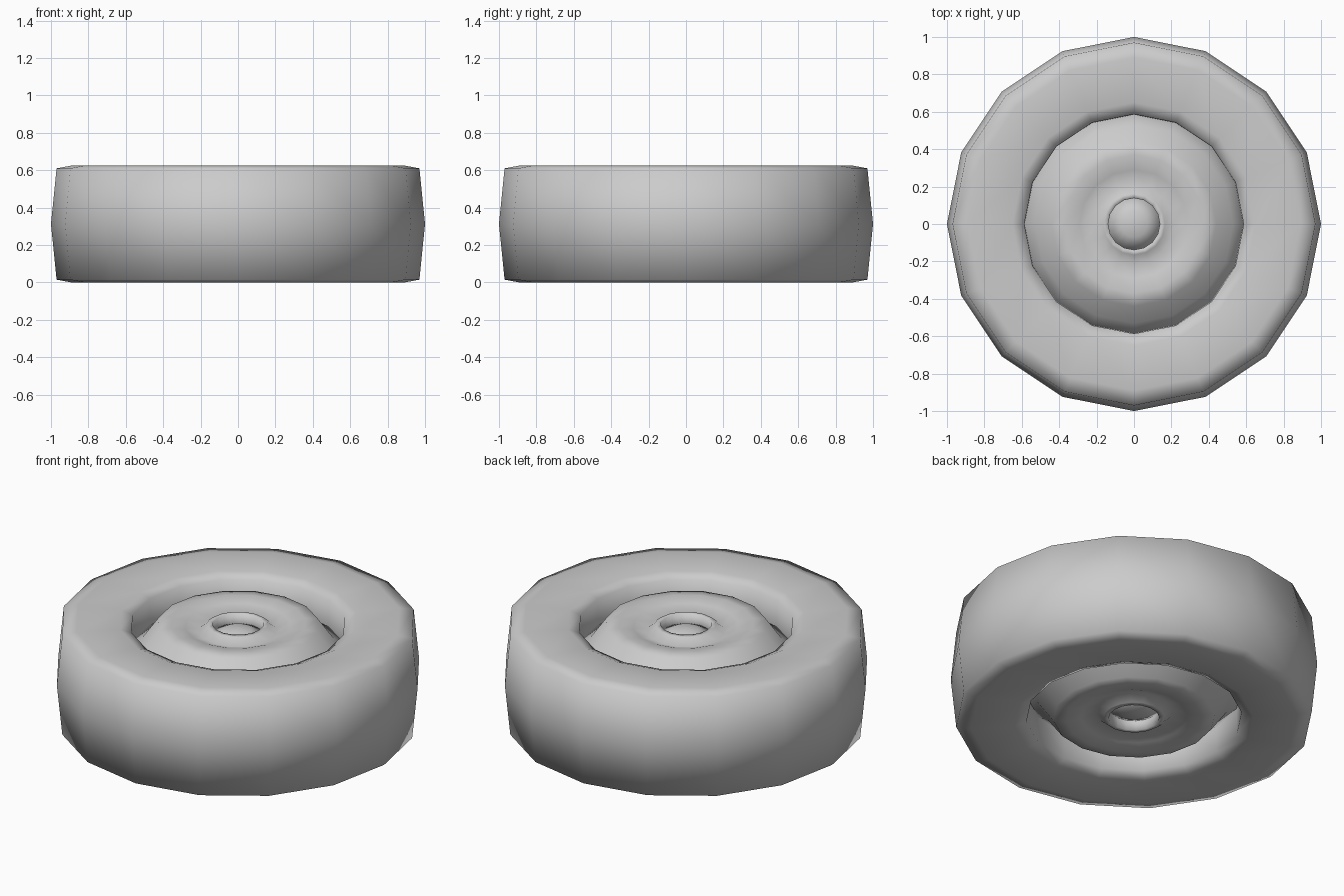
import bpy, bmesh
from math import sin, cos, pi

if "Cube" in bpy.data.objects:
    bpy.data.objects.remove(bpy.data.objects["Cube"])

SIDES = 16
MID = 0.3125


def lathe(name, half, closed=False):
    """Spin an upper half profile (r, z) and its mirror image about the z axis."""
    lower = [(r, 2 * MID - z) for r, z in reversed(half) if abs(z - MID) > 1e-5]
    profile = half + lower
    bm = bmesh.new()
    rings = []
    for r, z in profile:
        if r == 0:
            rings.append([bm.verts.new((0, 0, z))] * SIDES)
        else:
            rings.append([bm.verts.new((r * cos(2 * pi * i / SIDES),
                                        r * sin(2 * pi * i / SIDES), z))
                          for i in range(SIDES)])
    pairs = list(zip(rings, rings[1:]))
    if closed:
        pairs.append((rings[-1], rings[0]))
    for a, b in pairs:
        for i in range(SIDES):
            j = (i + 1) % SIDES
            quad = list(dict.fromkeys([a[i], b[i], b[j], a[j]]))
            bm.faces.new(quad)
    bmesh.ops.recalc_face_normals(bm, faces=bm.faces)
    for f in bm.faces:
        f.smooth = True
    mesh = bpy.data.meshes.new(name)
    bm.to_mesh(mesh)
    bm.free()
    obj = bpy.data.objects.new(name, mesh)
    bpy.context.collection.objects.link(obj)
    return obj


# Tyre: vertical bore, rolled lip, flat sidewall, slightly bulged tread
lathe("tyre", [(0.585, 0.44), (0.587, 0.595), (0.65, 0.62), (0.89, 0.625),
               (0.97, 0.61), (1.0, MID)], closed=True)

# Hub: dished ring with a steep flank, and a raised boss with a bore
lathe("hub", [(0.138, 0.54), (0.138, 0.6), (0.165, 0.598), (0.21, 0.56),
              (0.29, 0.59), (0.37, 0.605), (0.44, 0.597), (0.53, 0.47),
              (0.585, 0.44)], closed=True)

# Axle: domed ends sitting inside the bore
lathe("axle", [(0, 0.58), (0.07, 0.572), (0.138, 0.54)])
